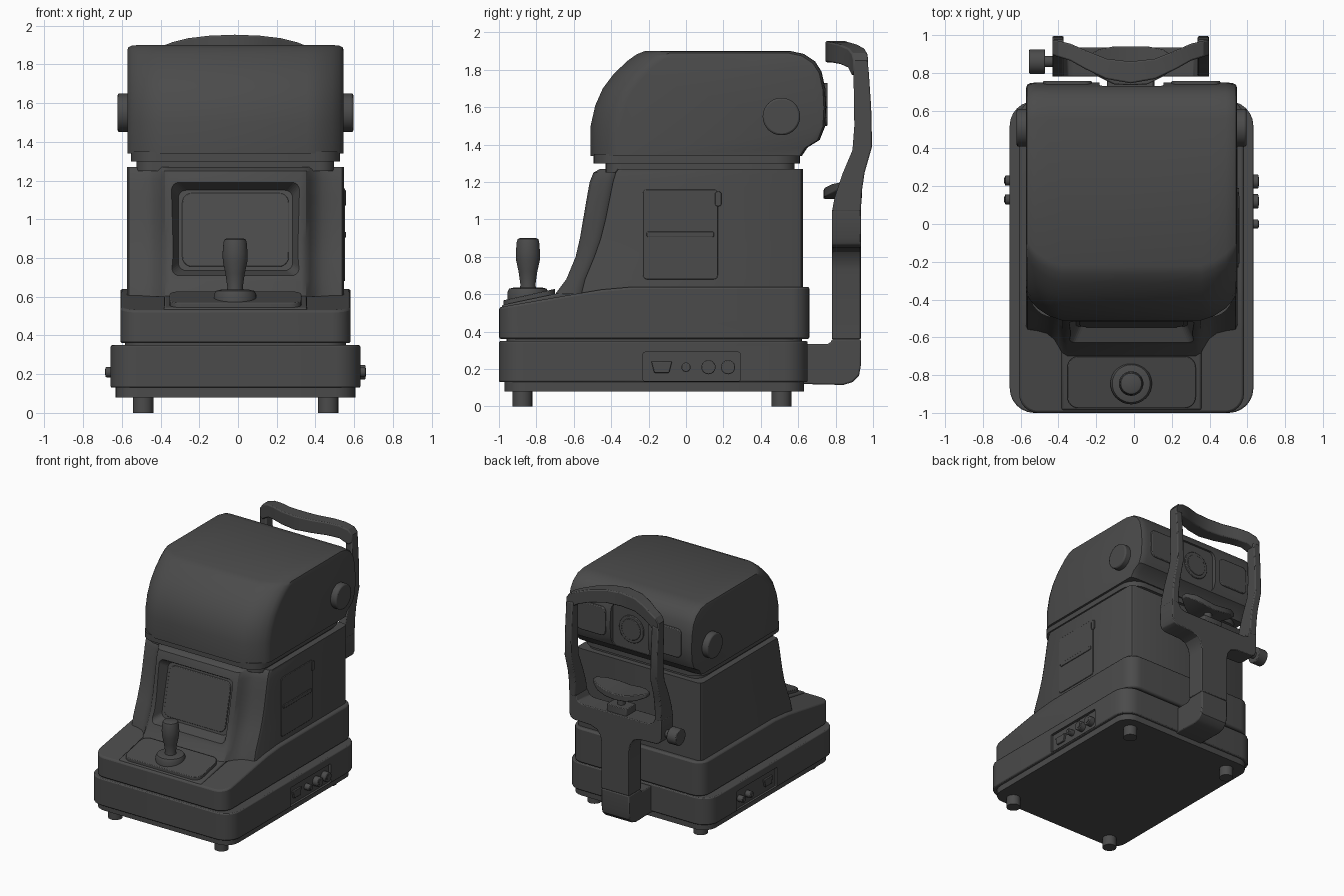
import bpy, bmesh, math
from math import sin, cos, pi

CX = -0.013   # body centre line
CF = -0.0175  # rest frame centre line
DARK = bpy.data.materials.new("dark_grey")
DARK.diffuse_color = (0.07, 0.07, 0.07, 1)


def finish(name, bm, bevel=0):
    bmesh.ops.recalc_face_normals(bm, faces=bm.faces)
    me = bpy.data.meshes.new(name)
    bm.to_mesh(me)
    bm.free()
    me.materials.append(DARK)
    ob = bpy.data.objects.new(name, me)
    bpy.context.collection.objects.link(ob)
    if bevel:
        m = ob.modifiers.new("bevel", 'BEVEL')
        m.width, m.segments, m.limit_method = bevel, 2, 'ANGLE'
        m.angle_limit = math.radians(40)
    return ob


def loft(name, rings, bevel=0):
    bm = bmesh.new()
    vs = [[bm.verts.new(p) for p in r] for r in rings]
    n = len(vs[0])
    for a, b in zip(vs, vs[1:]):
        for i in range(n):
            bm.faces.new((a[i], a[(i + 1) % n], b[(i + 1) % n], b[i]))
    bm.faces.new(vs[0])
    bm.faces.new(vs[-1])
    return finish(name, bm, bevel)


def place(axis, u, v, d):
    return {'x': (d, u, v), 'y': (u, d, v), 'z': (u, v, d)}[axis]


def prism(name, pts, axis, d0, d1, bevel=0):
    return loft(name, [[place(axis, u, v, d) for u, v in pts] for d in (d0, d1)], bevel)


def rrect(u0, u1, v0, v1, r, n=6):
    out = []
    for k, (u, v) in enumerate([(u1 - r, v1 - r), (u0 + r, v1 - r), (u0 + r, v0 + r), (u1 - r, v0 + r)]):
        out += [(u + r * cos(pi / 2 * (k + i / n)), v + r * sin(pi / 2 * (k + i / n))) for i in range(n + 1)]
    return out


def circle(u, v, r, n=32):
    return [(u + r * cos(2 * pi * i / n), v + r * sin(2 * pi * i / n)) for i in range(n)]


def lathe(name, x, y, prof, n=32):
    return loft(name, [[(a, b, z) for a, b in circle(x, y, r, n)] for r, z in prof])


def beam(name, st, bevel=0):
    return loft(name, [[(x, y0, z0), (x, y1, z0), (x, y1, z1), (x, y0, z1)] for x, y0, y1, z0, z1 in st], bevel)


def cut(ob, cutter):
    m = ob.modifiers.new("cut", 'BOOLEAN')
    m.object, m.operation = cutter, 'DIFFERENCE'
    cutter.hide_render = True
    cutter.hide_set(True)


# feet
for i, x in enumerate((-0.49, 0.465)):
    for j, y in enumerate((-0.875, 0.51)):
        prism(f"foot_{i}{j}", circle(x, y, 0.053, 24), 'z', 0, 0.1)

# base plate and lower base
prism("base_plate", rrect(CX - 0.62, CX + 0.62, -0.97, 0.63, 0.11), 'z', 0.08, 0.14)
base = prism("lower_base", rrect(CX - 0.645, CX + 0.645, -1, 0.65, 0.13), 'z', 0.13, 0.35, 0.008)
prism("base_gap", rrect(CX - 0.57, CX + 0.57, -0.96, 0.62, 0.1), 'z', 0.34, 0.37)

# connector recesses and sockets on both sides
for side, s in (("right", 1), ("left", -1)):
    xs = CX + s * 0.645
    cut(base, prism(f"port_recess_{side}", rrect(-0.23, 0.29, 0.135, 0.29, 0.01, 2), 'x', xs - s * 0.02, xs + s * 0.1))
    ports = ((0.0, 0.025), (0.12, 0.038), (0.225, 0.038)) if s > 0 else ((0.23, 0.026), (0.13, 0.026))
    for i, (y, r) in enumerate(ports):
        prism(f"socket_{side}_{i}", circle(y, 0.21, r, 24), 'x', xs - s * 0.03, xs + s * 0.026, 0.004)
        prism(f"socket_core_{side}_{i}", circle(y, 0.21, r * 0.6, 24), 'x', xs, xs + s * 0.03)
    prism(f"flat_port_{side}", [(-0.17, 0.18), (-0.09, 0.18), (-0.075, 0.24), (-0.185, 0.24)], 'x',
          xs - s * 0.03, xs - s * 0.005, 0.004)

# upper base: sloped side profile with rounded vertical corners
bm = bmesh.new()
prof = [(-1, 0.36), (0.66, 0.36), (0.66, 0.64), (-0.28, 0.64), (-0.45, 0.625), (-0.6, 0.6), (-1, 0.53)]
f = bm.faces.new([bm.verts.new((CX - 0.595, y, z)) for y, z in prof])
ext = bmesh.ops.extrude_face_region(bm, geom=[f])['geom']
bmesh.ops.translate(bm, vec=(1.19, 0, 0), verts=[g for g in ext if isinstance(g, bmesh.types.BMVert)])
vert = [e for e in bm.edges if abs((e.verts[0].co - e.verts[1].co).normalized().z) > 0.99]
bmesh.ops.bevel(bm, geom=vert, offset=0.1, segments=6, profile=0.5, affect='EDGES')
finish("upper_base", bm, 0.012)

# console ramp and control plate
prism("console_ramp", [(-0.985, 0.5), (-0.5, 0.5), (-0.5, 0.64), (-0.66, 0.61), (-0.985, 0.542)], 'x',
      CX - 0.37, CX + 0.37, 0.01)
plate = rrect(CX - 0.34, CX + 0.34, -0.975, -0.7, 0.06)
loft("control_plate", [[(x, y, 0.56 + 0.22 * (y + 0.975) + d) for x, y in plate] for d in (-0.04, 0.008)], 0.004)

# joystick
JX, JY = -0.015, -0.845
lathe("joystick_collar", JX, JY, [(0.11, 0.56), (0.11, 0.61), (0.1, 0.63), (0.075, 0.636)])
lathe("joystick", JX, JY, [(0.05, 0.6), (0.04, 0.65), (0.05, 0.72), (0.063, 0.78), (0.065, 0.82),
                           (0.06, 0.88), (0.055, 0.895), (0.045, 0.9)])

# tower: forward centre panel blending into set-back side wings
rings = []
for z, yf, ys in ((0.6, -0.70, -0.56), (0.68, -0.64, -0.54), (0.8, -0.59, -0.49), (0.9, -0.567, -0.455),
                  (1.0, -0.55, -0.43), (1.1, -0.533, -0.41), (1.2, -0.515, -0.39), (1.25, -0.495, -0.375),
                  (1.27, -0.46, -0.36)):
    d = ys - yf
    half = [(0.34, yf), (0.365, yf + 0.1 * d), (0.385, yf + 0.35 * d), (0.41, yf + 0.65 * d), (0.45, yf + 0.86 * d),
            (0.5, yf + 0.95 * d), (0.55, ys), (0.56, ys + 0.02), (0.56, 0.59), (0.55, 0.615), (0.53, 0.625)]
    rings.append([(CX + x, y, z) for x, y in half] + [(CX - x, y, z) for x, y in reversed(half)])
tower = loft("tower", rings)


# screen recess and screen
def screen_ring(w, z0, z1, r, off):
    return [(x, -0.627 + 0.23 * (z - 0.7) + off, z) for x, z in rrect(CX - w, CX + w, z0, z1, r)]


cut(tower, loft("screen_cutter", [screen_ring(0.36, 0.685, 1.215, 0.05, -0.08),
                                  screen_ring(0.33, 0.71, 1.19, 0.04, 0.0),
                                  screen_ring(0.295, 0.735, 1.15, 0.04, 0.075)]))
loft("screen", [screen_ring(0.275, 0.755, 1.135, 0.05, o) for o in (0.1, 0.066)], 0.004)

# printer door on the right side
XR = CX + 0.56
prism("printer_door", rrect(-0.23, 0.17, 0.68, 1.16, 0.02, 3), 'x', XR - 0.01, XR + 0.006, 0.003)
prism("printer_slot", rrect(-0.21, 0.15, 0.905, 0.935, 0.008, 2), 'x', XR, XR + 0.012, 0.003)
prism("door_latch", rrect(0.155, 0.19, 1.07, 1.15, 0.015, 3), 'x', XR - 0.005, XR + 0.01, 0.003)

# neck and head skirt
prism("neck", rrect(CX - 0.51, CX + 0.51, -0.43, 0.58, 0.08), 'z', 1.25, 1.32)
prism("head_skirt", rrect(CX - 0.54, CX + 0.54, -0.495, 0.61, 0.13), 'z', 1.298, 1.35)

# head: side profiles lofted across x, front corners swept back
hp = [(-0.51, 1.34), (-0.51, 1.5), (-0.485, 1.61), (-0.445, 1.7), (-0.385, 1.78), (-0.31, 1.85), (-0.265, 1.882),
      (-0.22, 1.9), (0.56, 1.9), (0.63, 1.885), (0.69, 1.845), (0.725, 1.79), (0.745, 1.7), (0.75, 1.6),
      (0.745, 1.5), (0.715, 1.425), (0.65, 1.385), (0.62, 1.34)]
slices = [(0.558, 0.14, 0.045), (0.553, 0.125, 0.02), (0.535, 0.1, 0.006), (0.5, 0.065, 0), (0.44, 0.025, 0), (0.37, 0, 0)]
rings = []
for x, sh, k in [(-a, b, c) for a, b, c in slices] + slices[::-1]:
    rings.append([(CX + x, 0.1 + (y + (sh if y < 0 else 0) - 0.1) * (1 - k), 1.34 + (z - 1.34) * (1 - k)) for y, z in hp])
head = loft("head", rings)

# measuring window and panels at the back of the head
cut(head, prism("window_cutter", rrect(CX - 0.17, CX + 0.17, 1.43, 1.77, 0.04), 'y', 0.712, 0.95))
prism("window_ring", circle(CX, 1.6, 0.11), 'y', 0.69, 0.722, 0.004)
prism("window_lens", circle(CX, 1.6, 0.085), 'y', 0.7, 0.727, 0.004)
for side, s in (("right", 1), ("left", -1)):
    x = CX + s * 0.34
    prism(f"back_panel_{side}", rrect(x - 0.13, x + 0.13, 1.5, 1.73, 0.04), 'y', 0.7, 0.757, 0.006)
    prism(f"side_knob_{side}", circle(0.51, 1.55, 0.1, 40), 'x', CX + s * 0.53, CX + s * 0.609, 0.01)

# rest frame: lower arm, T-shaped post, uprights, forehead band
prism("rest_arm", [(0.62, 0.12), (0.84, 0.115), (0.89, 0.13), (0.925, 0.165), (0.935, 0.22), (0.935, 0.36),
                   (0.78, 0.36), (0.775, 0.345), (0.76, 0.335), (0.62, 0.335)], 'x', CF - 0.125, CF + 0.125, 0.008)
half = [(0.125, 0.36), (0.125, 0.73), (0.135, 0.785), (0.165, 0.825), (0.22, 0.845), (0.37, 0.85), (0.4, 0.865),
        (0.415, 0.9), (0.415, 1.05), (0.355, 1.05), (0.335, 1.01), (0.3, 0.995)]
prism("rest_post", [(CF + x, z) for x, z in half] + [(CF - x, z) for x, z in reversed(half)], 'y', 0.78, 0.935, 0.006)
up = [(0.78, 1.04), (0.935, 1.04), (0.94, 1.15), (0.955, 1.25), (0.995, 1.39), (0.99, 1.6), (0.975, 1.82),
      (0.895, 1.82), (0.9, 1.5), (0.89, 1.37), (0.835, 1.24), (0.795, 1.12)]
for side, s in (("right", 1), ("left", -1)):
    prism(f"rest_upright_{side}", up, 'x', CF + s * 0.355, CF + s * 0.415, 0.008)
band = [(0.415, 0.895, 0.975, 1.79, 1.85), (0.385, 0.885, 0.97, 1.77, 1.89), (0.32, 0.865, 0.955, 1.81, 1.915),
        (0.24, 0.82, 0.92, 1.83, 1.935), (0.13, 0.768, 0.875, 1.84, 1.948), (0, 0.745, 0.86, 1.84, 1.953)]
beam("forehead_band", [(CF - b[0], *b[1:]) for b in band] + [(CF + b[0], *b[1:]) for b in band[-2::-1]], 0.008)

# chin rest on its stem
cup = [(0.24, 0.83, 0.88, 1.17, 1.2), (0.17, 0.78, 0.925, 1.14, 1.19), (0.09, 0.74, 0.94, 1.12, 1.17),
       (0, 0.735, 0.94, 1.11, 1.16)]
beam("chin_cup", [(CF - c[0], *c[1:]) for c in cup] + [(CF + c[0], *c[1:]) for c in cup[-2::-1]], 0.006)
prism("chin_stem", circle(CF, 0.855, 0.03, 20), 'z', 0.98, 1.13)
prism("chin_block", rrect(CF - 0.09, CF + 0.09, 0.795, 0.92, 0.01, 2), 'z', 0.98, 1.05, 0.005)

# height knob on the left
prism("knob_shaft", circle(0.86, 0.92, 0.03, 20), 'x', -0.48, -0.42)
prism("height_knob", circle(0.86, 0.92, 0.065, 32), 'x', -0.555, -0.47, 0.006)

# smooth shading with sharp edges kept
for ob in bpy.data.objects:
    if not ob.hide_render:
        ob.select_set(True)
        bpy.context.view_layer.objects.active = ob
bpy.ops.object.shade_smooth_by_angle(angle=math.radians(30))
